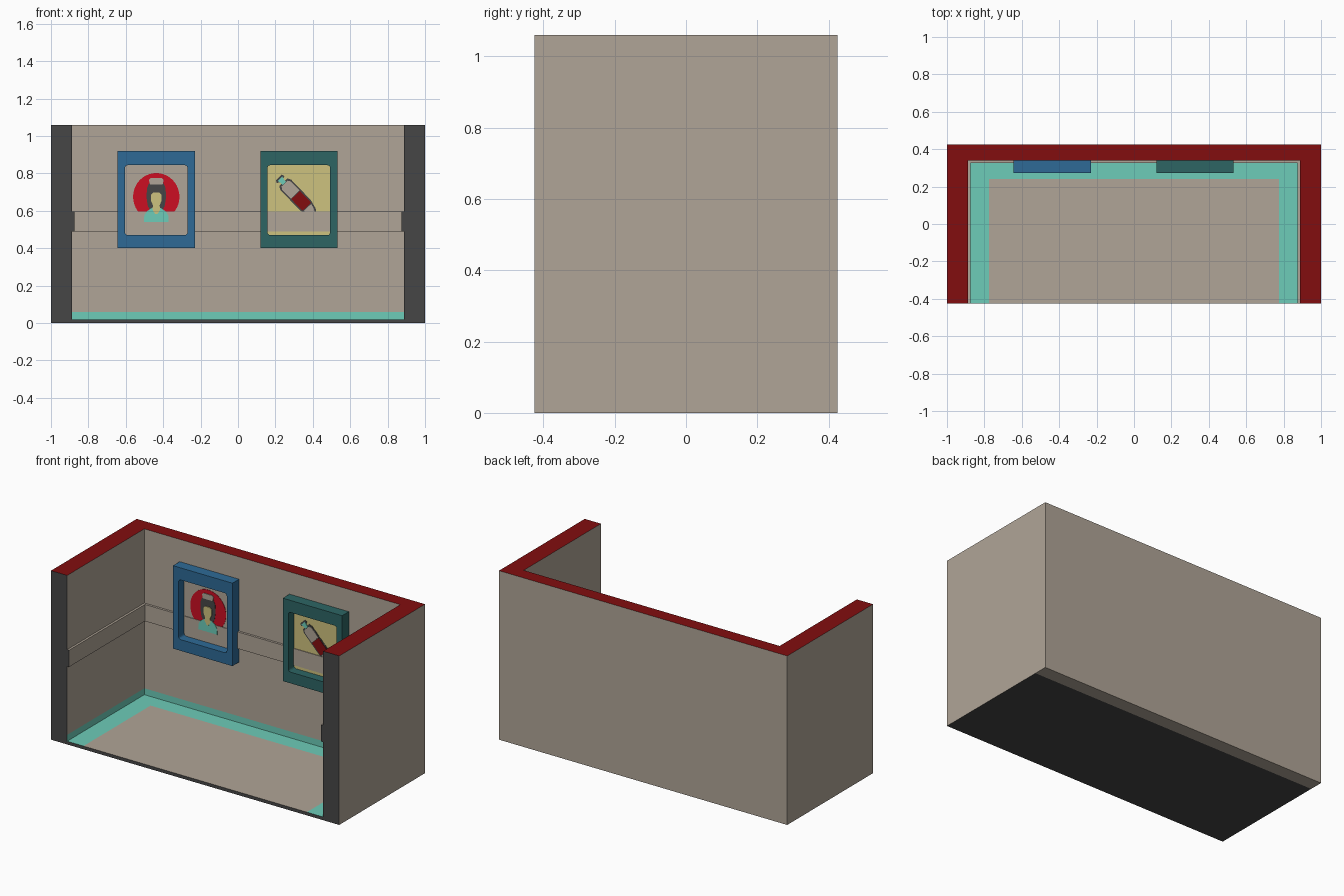
import bpy, bmesh, math
from mathutils import Vector

if "Cube" in bpy.data.objects:
    bpy.data.objects.remove(bpy.data.objects["Cube"])


def material(name, rgb):
    m = bpy.data.materials.new(name)
    lin = [((c / 255 + 0.055) / 1.055) ** 2.4 if c > 10 else c / 255 / 12.92 for c in rgb]
    m.diffuse_color = (*lin, 1)
    m.use_nodes = True
    m.node_tree.nodes["Principled BSDF"].inputs["Base Color"].default_value = m.diffuse_color
    return m


BEIGE = material("warm_beige", (176, 165, 151))
DARK = material("charcoal", (70, 70, 70))
TEAL = material("teal", (109, 204, 184))
MAROON = material("maroon", (130, 13, 15))
RED = material("bright_red", (204, 14, 34))
BLUE = material("blue", (46, 106, 150))
GREEN = material("deep_green", (45, 101, 100))
YELLOW = material("straw_yellow", (206, 194, 126))


def finish(name, bm, mats):
    me = bpy.data.meshes.new(name)
    bm.to_mesh(me)
    bm.free()
    for m in mats:
        me.materials.append(m)
    ob = bpy.data.objects.new(name, me)
    bpy.context.collection.objects.link(ob)
    return ob


def plan(name, xs, ys, keep, z0, z1, mats, rule, cuts=()):
    """Extrude the kept cells of a plan grid upwards and colour faces by rule."""
    bm = bmesh.new()
    v = [[bm.verts.new((x, y, z0)) for y in ys] for x in xs]
    cells = [bm.faces.new((v[i][j], v[i + 1][j], v[i + 1][j + 1], v[i][j + 1]))
             for i in range(len(xs) - 1) for j in range(len(ys) - 1) if keep(i, j)]
    bmesh.ops.delete(bm, geom=[p for p in bm.verts if not p.link_faces], context='VERTS')
    res = bmesh.ops.extrude_face_region(bm, geom=cells, use_keep_orig=True)
    bmesh.ops.translate(bm, vec=(0, 0, z1 - z0),
                        verts=[g for g in res["geom"] if isinstance(g, bmesh.types.BMVert)])
    for z in cuts:
        bmesh.ops.bisect_plane(bm, geom=bm.verts[:] + bm.edges[:] + bm.faces[:],
                               plane_co=(0, 0, z), plane_no=(0, 0, 1))
    bmesh.ops.recalc_face_normals(bm, faces=bm.faces)
    bm.normal_update()
    for f in bm.faces:
        f.material_index = rule(f.normal, f.calc_center_median())
    return finish(name, bm, mats)


W, IN, F, BK, B = 1.0, 0.888, -0.425, 0.34, 0.425
MATS = [BEIGE, DARK, TEAL, MAROON]
u_shape = lambda i, j: not (i == 1 and j == 0)


# walls: maroon top, dark front ends, teal painted base inside
def wall_rule(n, c):
    if n.z > 0.5:
        return 3
    if n.y < -0.5 and c.y < F + 0.01 or n.z < -0.5 and c.y < BK:
        return 1
    inside = abs(c.x) < IN + 0.01 and c.y < BK + 0.01
    return 2 if inside and c.z < 0.06 else 0


plan("walls", (-W, -IN, IN, W), (F, BK, B), u_shape, 0, 1.06, MATS, wall_rule, [0.06])


# floor: beige centre with a teal border
def floor_rule(n, c):
    if n.z > 0.5:
        return 2 if abs(c.x) > 0.775 or c.y > 0.24 else 0
    return 1


plan("floor", (-IN, -0.775, 0.775, IN), (F, 0.24, BK), lambda i, j: True, 0, 0.02, MATS, floor_rule)

# wall rail running round the inside
plan("wall_rail", (-IN, -IN + 0.014, IN - 0.014, IN), (F, BK - 0.014, BK), u_shape,
     0.49, 0.595, MATS, lambda n, c: 1 if n.y < -0.5 and c.y < F + 0.01 else 0)

FRONT, PANEL = 0.274, 0.33


# picture frame: block with an inset, recessed picture and rounded inner corners
def frame(name, cx, frame_mat, panel_mat):
    bm = bmesh.new()
    bmesh.ops.create_cube(bm, size=1)
    for v in bm.verts:
        v.co = (cx + v.co.x * 0.412, (FRONT + BK) / 2 + v.co.y * (BK - FRONT), 0.66 + v.co.z * 0.52)
    face = min(bm.faces, key=lambda f: f.calc_center_median().y)
    bmesh.ops.inset_individual(bm, faces=[face], thickness=0.055)
    for v in face.verts:
        v.co.z = 0.657 + math.copysign(0.187, v.co.z - 0.66)
    face = bmesh.ops.extrude_discrete_faces(bm, faces=[face])["faces"][0]
    bmesh.ops.translate(bm, verts=face.verts[:], vec=(0, PANEL - FRONT, 0))
    edges = [e for v in face.verts for e in v.link_edges if e not in face.edges[:]]
    bmesh.ops.bevel(bm, geom=edges, offset=0.014, segments=3, profile=0.5, affect='EDGES')
    bm.normal_update()
    for f in bm.faces:
        f.material_index = int(abs(f.calc_center_median().y - PANEL) < 1e-4 and f.normal.y < -0.9)
    finish(name, bm, [frame_mat, panel_mat])


# thin painted plate on a picture, layers stacked forwards
def plate(name, pts, layer, mat):
    bm = bmesh.new()
    f = bm.faces.new([bm.verts.new((x, PANEL, z)) for x, z in pts])
    res = bmesh.ops.extrude_face_region(bm, geom=[f], use_keep_orig=True)
    bmesh.ops.translate(bm, vec=(0, -0.002 * layer, 0),
                        verts=[g for g in res["geom"] if isinstance(g, bmesh.types.BMVert)])
    bmesh.ops.recalc_face_normals(bm, faces=bm.faces)
    finish(name, bm, [mat])


def oval(cx, cz, rx, rz, n=32):
    return [(cx + rx * math.cos(a * math.tau / n), cz + rz * math.sin(a * math.tau / n)) for a in range(n)]


# portrait picture
PX = -0.437
frame("portrait_frame", PX, BLUE, BEIGE)
sym = lambda half: [(PX + x, z) for x, z in half] + [(PX - x, z) for x, z in reversed(half)]
plate("portrait_disc", oval(PX, 0.675, 0.124, 0.127, 40), 1, RED)
plate("portrait_hair", sym([(0.03, 0.60), (0.045, 0.625), (0.052, 0.67), (0.05, 0.72), (0.04, 0.745)]), 2, DARK)
plate("portrait_shoulders", sym([(0.066, 0.54), (0.064, 0.575), (0.05, 0.598), (0.022, 0.616)]), 3, TEAL)
plate("portrait_face", sym([(0.006, 0.582), (0.02, 0.605), (0.018, 0.63), (0.029, 0.655),
                            (0.028, 0.685), (0.015, 0.698)]), 4, YELLOW)
plate("portrait_cap", sym([(0.034, 0.742), (0.04, 0.765), (0.03, 0.776)]), 3, BEIGE)

# tube picture, drawn along a tilted axis
frame("tube_frame", 0.325, GREEN, YELLOW)
A = Vector((0.242, 0.753))
D = Vector((0.173, -0.18)).normalized()
N = Vector((-D.y, D.x))


def along(half):
    pts = [A + D * u + N * v for u, v in half] + [A + D * u - N * v for u, v in reversed(half)]
    return [tuple(p) for p in pts]


plate("tube_outline", along([(0.0, 0.03), (0.02, 0.04), (0.17, 0.04), (0.22, 0.028), (0.25, 0.01)]), 1, DARK)
plate("tube_neck", along([(-0.035, 0.022), (-0.02, 0.028), (-0.012, 0.01), (0.0, 0.01)]), 1, DARK)
plate("tube_cap", along([(-0.026, 0.017), (-0.008, 0.013), (0.008, 0.012)]), 2, TEAL)
plate("tube_upper", along([(0.01, 0.022), (0.025, 0.032), (0.092, 0.032)]), 2, BEIGE)
plate("tube_band", along([(0.095, 0.032), (0.17, 0.032), (0.182, 0.03)]), 2, MAROON)
plate("tube_tip", along([(0.187, 0.027), (0.215, 0.02), (0.235, 0.008)]), 2, BEIGE)
